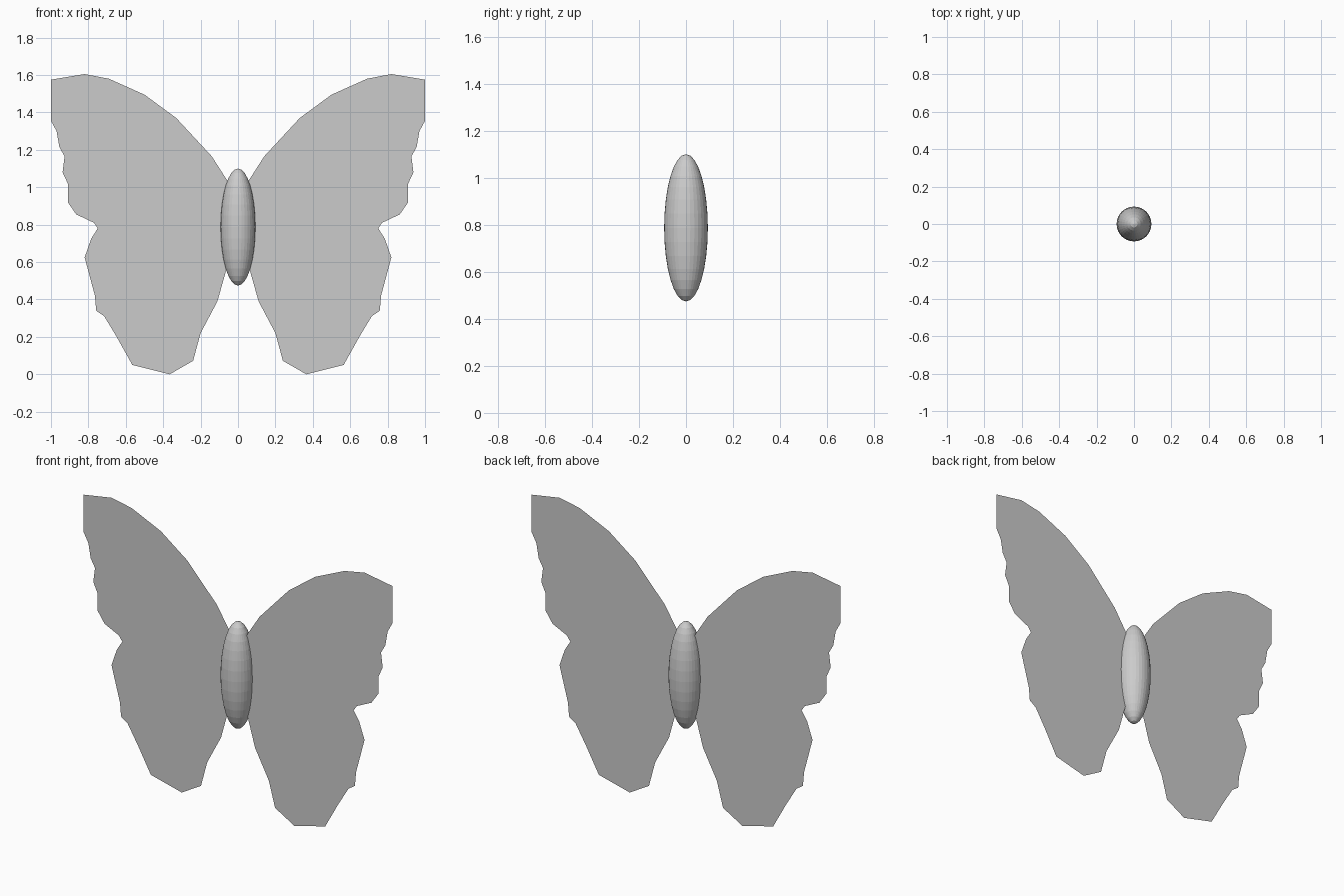
import bpy, bmesh

if "Cube" in bpy.data.objects:
    bpy.data.objects.remove(bpy.data.objects["Cube"])

# Outline of one wing in the x-z plane, from the upper root round to the lower root
WING = [(0, 0.95), (0.06, 1.04), (0.14, 1.165), (0.33, 1.37), (0.50, 1.495), (0.69, 1.58),
        (0.82, 1.605), (1.0, 1.575), (1.0, 1.355), (0.97, 1.30), (0.955, 1.215),
        (0.927, 1.165), (0.938, 1.08), (0.91, 1.02), (0.91, 0.92), (0.865, 0.855),
        (0.77, 0.81), (0.75, 0.78), (0.785, 0.725), (0.82, 0.625), (0.765, 0.42),
        (0.758, 0.34), (0.715, 0.31), (0.647, 0.197), (0.565, 0.05), (0.365, 0.0),
        (0.24, 0.072), (0.20, 0.22), (0.11, 0.39), (0.065, 0.55), (0, 0.70)]


def wing(name, side):
    bm = bmesh.new()
    bm.faces.new([bm.verts.new((side * x, 0, z)) for x, z in WING])
    bm.normal_update()
    # Both wings face the front
    for f in bm.faces:
        if f.normal.y > 0:
            f.normal_flip()
    bmesh.ops.triangulate(bm, faces=bm.faces[:])
    mesh = bpy.data.meshes.new(name)
    bm.to_mesh(mesh)
    bm.free()
    bpy.context.collection.objects.link(bpy.data.objects.new(name, mesh))


# Flat paper-thin wings
for name, side in (("right_wing", 1), ("left_wing", -1)):
    wing(name, side)

# Tall ellipsoid body
bpy.ops.mesh.primitive_uv_sphere_add(segments=32, ring_count=16, radius=1, location=(0, 0, 0.787))
body = bpy.context.object
body.name = "body"
body.scale = (0.093, 0.093, 0.313)
bpy.ops.object.transform_apply(location=False, rotation=False, scale=True)
